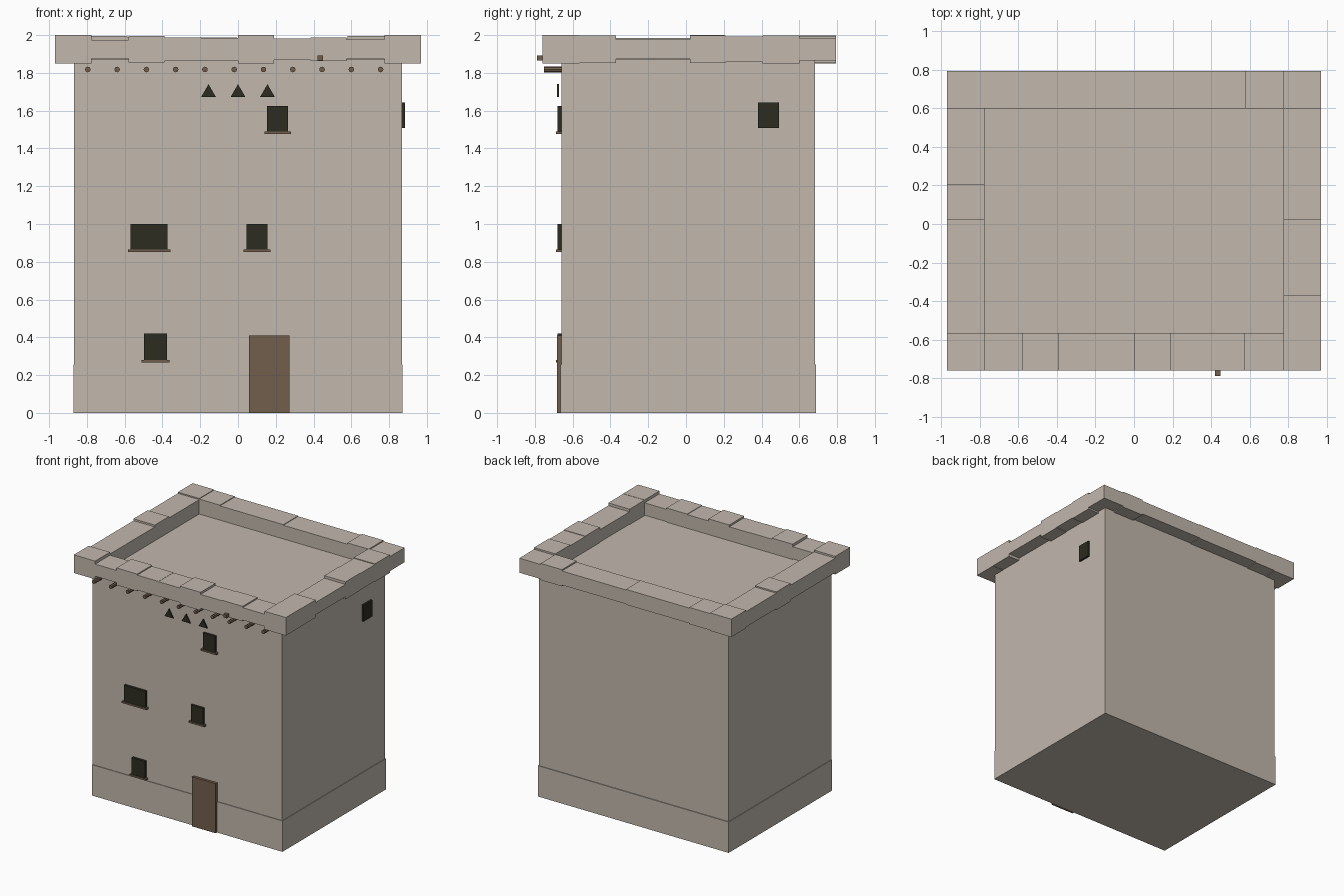
import bpy
import math

cube = bpy.data.objects.get("Cube")
if cube:
    bpy.data.objects.remove(cube, do_unlink=True)


def material(name, rgb):
    m = bpy.data.materials.new(name)
    m.use_nodes = True
    m.diffuse_color = (*rgb, 1)
    m.node_tree.nodes["Principled BSDF"].inputs["Base Color"].default_value = (*rgb, 1)
    return m


STONE = material("pale stone", (0.54, 0.48, 0.42))
WOOD = material("brown wood", (0.17, 0.114, 0.074))
DARK = material("dark opening", (0.026, 0.025, 0.015))


def box(name, x, y, z, mat):
    """Box from (low, high) ranges on each axis."""
    spans = (x, y, z)
    bpy.ops.mesh.primitive_cube_add(size=1, location=[(a + b) / 2 for a, b in spans])
    o = bpy.context.object
    o.name = name
    o.scale = [b - a for a, b in spans]
    bpy.ops.object.transform_apply(location=False, rotation=False, scale=True)
    o.data.materials.append(mat)
    return o


def prism(name, sides, radius, depth, loc, mat):
    """Prism lying along y, with one corner pointing up."""
    bpy.ops.mesh.primitive_cylinder_add(vertices=sides, radius=radius, depth=depth,
                                        location=loc, rotation=(math.pi / 2, 0, 0))
    o = bpy.context.object
    o.name = name
    o.data.materials.append(mat)
    return o


# Walls and plinth
box("walls", (-0.867, 0.867), (-0.66, 0.682), (0, 1.87), STONE)
box("plinth", (-0.872, 0.872), (-0.665, 0.688), (0, 0.255), STONE)

# Parapet stones: each row lists its breaks and the half height of every stone
MID = 1.925
X0, X1, Y0, Y1 = 0.775, 0.97, (-0.76, -0.565), (0.6, 0.793)
rows = {
    "front": ([-X1, -X0, -0.58, -0.39, -0.195, 0, 0.19, 0.385, 0.575, X0, X1],
              [75, 50, 71, 62, 60, 75, 58, 62, 51, 75]),
    "back": ([-X1, -X0, -0.585, -0.005, 0.58, X0, X1],
             [74, 69, 63, 58, 69, 60]),
    "right": ([-0.565, -0.37, 0.02, 0.21, 0.405, 0.6],
              [73, 51, 72, 68, 74]),
    "left": ([-0.565, 0.02, 0.205, 0.6],
             [60, 75, 64]),
}
for side, (breaks, halves) in rows.items():
    for i, half in enumerate(halves):
        run = (breaks[i], breaks[i + 1])
        z = (MID - half / 1000, MID + half / 1000)
        if side in ("front", "back"):
            x, y = run, Y0 if side == "front" else Y1
        else:
            x, y = ((X0, X1) if side == "right" else (-X1, -X0)), run
        box(f"parapet_stone_{side}_{i + 1}", x, y, z, STONE)

# Front windows with sills: centre x, bottom, top, width
windows = [(0.21, 1.49, 1.625, 0.112), (-0.47, 0.865, 1.0, 0.196),
           (0.1, 0.865, 1.0, 0.112), (-0.437, 0.28, 0.42, 0.12)]
for i, (x, low, high, w) in enumerate(windows):
    box(f"window_{i + 1}", (x - w / 2, x + w / 2), (-0.68, -0.655), (low, high), DARK)
    s = w / 2 + 0.015
    box(f"window_sill_{i + 1}", (x - s, x + s), (-0.687, -0.655), (low - 0.014, low), WOOD)

# Side window and door
box("side_window", (0.86, 0.884), (0.38, 0.493), (1.508, 1.643), DARK)
box("door", (0.058, 0.273), (-0.682, -0.655), (0, 0.41), WOOD)

# Triangular vents
for i in range(3):
    prism(f"vent_{i + 1}", 3, 0.045, 0.01, ((i - 1) * 0.156, -0.678, 1.695), DARK)

# Beam ends under the parapet, and the rain spout
for i in range(11):
    prism(f"beam_end_{i + 1}", 8, 0.015, 0.11, (-0.795 + i * 0.155, -0.698, 1.818), WOOD)
box("rain_spout", (0.42, 0.45), (-0.79, -0.65), (1.865, 1.893), WOOD)
